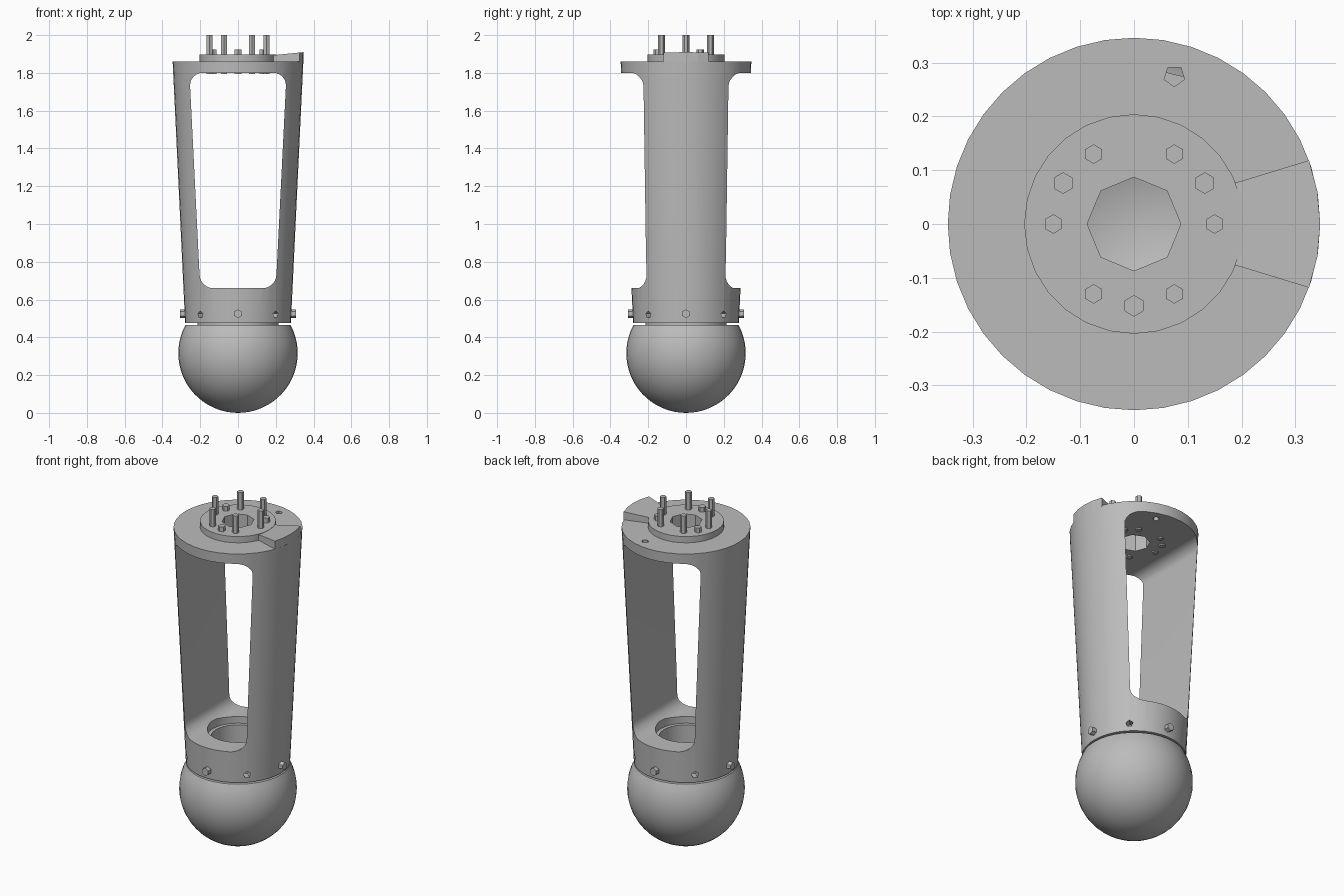
import bpy, bmesh
from math import sin, cos, pi, radians, sqrt
from mathutils import Vector, Matrix

if "Cube" in bpy.data.objects:
    bpy.data.objects.remove(bpy.data.objects["Cube"])

GREY = (0.5, 0.5, 0.5, 1)
grey = bpy.data.materials.new("plain grey")
grey.use_nodes = True
grey.diffuse_color = GREY
grey.node_tree.nodes["Principled BSDF"].inputs["Base Color"].default_value = GREY


def finish(name, bm):
    bmesh.ops.recalc_face_normals(bm, faces=bm.faces)
    mesh = bpy.data.meshes.new(name)
    bm.to_mesh(mesh)
    bm.free()
    mesh.materials.append(grey)
    ob = bpy.data.objects.new(name, mesh)
    bpy.context.collection.objects.link(ob)
    return ob


def select(ob):
    bpy.ops.object.select_all(action='DESELECT')
    ob.select_set(True)
    bpy.context.view_layer.objects.active = ob


def smooth(ob):
    select(ob)
    bpy.ops.object.shade_smooth_by_angle(angle=radians(35))


def rod(name, start, end, r1, r2=None, sides=6):
    """Cylinder or cone between two points."""
    start, end = Vector(start), Vector(end)
    axis = end - start
    bm = bmesh.new()
    turn = axis.to_track_quat('Z', 'Y').to_matrix().to_4x4()
    bmesh.ops.create_cone(bm, cap_ends=True, segments=sides, radius1=r1,
                          radius2=r1 if r2 is None else r2, depth=axis.length,
                          matrix=Matrix.Translation((start + end) / 2) @ turn)
    return finish(name, bm)


def prism(name, loop, offset):
    bm = bmesh.new()
    face = bm.faces.new([bm.verts.new(p) for p in loop])
    new = bmesh.ops.extrude_face_region(bm, geom=[face])["geom"]
    bmesh.ops.translate(bm, vec=offset, verts=[v for v in new if isinstance(v, bmesh.types.BMVert)])
    return finish(name, bm)


def cut(ob, cutter):
    cutter.hide_render = True
    mod = ob.modifiers.new("cut", 'BOOLEAN')
    mod.operation, mod.solver, mod.object = 'DIFFERENCE', 'EXACT', cutter
    select(ob)
    bpy.ops.object.modifier_apply(modifier=mod.name)
    bpy.data.objects.remove(cutter)


def rounded(corners, r, steps=6):
    """Round the corners of an x-z outline."""
    pts = []
    for i, c in enumerate(corners):
        c = Vector(c)
        a = c + (Vector(corners[i - 1]) - c).normalized() * r
        b = c + (Vector(corners[(i + 1) % len(corners)]) - c).normalized() * r
        for k in range(steps + 1):
            t = k / steps
            w = 0.72  # rational weight gives a near circular fillet
            d = (1 - t) ** 2 + 2 * w * t * (1 - t) + t ** 2
            pts.append((a * (1 - t) ** 2 + c * 2 * w * t * (1 - t) + b * t ** 2) / d)
    return pts


# Tapered frame with a rounded window cut straight through
frame = rod("frame", (0, 0, 0.475), (0, 0, 1.86), 0.28, 0.346, sides=40)
window = rounded([(-0.2, 0.66), (0.2, 0.66), (0.257, 1.8), (-0.257, 1.8)], 0.07)
cut(frame, prism("window_cutter", [(p.x, -0.5, p.y) for p in window], (0, 1, 0)))

# Stepped opening in the base, bore in the top plate, and small drilled holes
cut(frame, rod("base_bore", (0, 0, 0.62), (0, 0, 0.7), 0.165, sides=32))
cut(frame, rod("base_hole", (0, 0, 0.4), (0, 0, 0.65), 0.145, sides=32))
cut(frame, rod("plate_bore", (0, 0, 1.75), (0, 0, 1.95), 0.087, sides=8))
cut(frame, rod("plate_hole", (0.075, 0.275, 1.75), (0.075, 0.275, 1.95), 0.02, sides=5))
for i in range(4):
    a = pi / 4 + i * pi / 2
    d = Vector((cos(a), sin(a), 0))
    cut(frame, rod("side_hole", d * 0.23 + Vector((0, 0, 0.52)),
                   d * 0.35 + Vector((0, 0, 0.52)), 0.02, sides=5))
smooth(frame)

# Raised hub on the plate
hub = rod("hub", (0, 0, 1.855), (0, 0, 1.897), 0.204, sides=28)
cut(hub, rod("hub_bore", (0, 0, 1.8), (0, 0, 1.95), 0.087, sides=8))
smooth(hub)

# Flared key tab reaching from the hub to the rim
rim = [(0.346 * cos(a), 0.346 * sin(a)) for a in [radians(d) for d in (-20, -10, 0, 10, 20)]]
outline = [(0.18, 0.075), (0.2, 0.08)][::-1]
outline = [(0.18, -0.075), (0.2, -0.08)] + rim + outline
tab = prism("key_tab", [(x, y, 1.855) for x, y in outline], (0, 0, 0.05))
for v in tab.data.vertices:
    if v.co.z > 1.9:
        v.co.z = 1.893 + 0.1 * max(0, v.co.x - 0.18)

# Six long pins and three short studs on one circle
for i in range(6):
    a = i * pi / 3
    x, y = 0.15 * cos(a), 0.15 * sin(a)
    rod("long_pin", (x, y, 1.793), (x, y, 2), 0.018)
for a in (radians(30), radians(150), radians(270)):
    x, y = 0.152 * cos(a), 0.152 * sin(a)
    rod("short_stud", (x, y, 1.793), (x, y, 1.925), 0.02)

# Four pegs around the base
for i in range(4):
    d = Vector((cos(i * pi / 2), sin(i * pi / 2), 0))
    rod("side_peg", d * 0.25 + Vector((0, 0, 0.525)), d * 0.307 + Vector((0, 0, 0.525)), 0.023)

# Hollow ball with a flat top and a short neck, turned from a profile
R, CZ, TOP, WALL = 0.316, 0.316, 0.465, 0.025
N = 20


def arc(r, z_top):
    """Points from the bottom pole up to the given height."""
    end = pi / 2 + math_asin((z_top - CZ) / r)
    return [(r * sin(end * k / N), CZ - r * cos(end * k / N)) for k in range(N + 1)]


def math_asin(s):
    from math import asin
    return asin(s)


profile = arc(R, TOP) + [(0.215, TOP), (0.215, 0.48), (0.19, 0.48), (0.19, 0.445)]
profile += arc(R - WALL, 0.445)[::-1]
bm = bmesh.new()
line = [bm.verts.new((r, 0, z)) for r, z in profile]
edges = [bm.edges.new(pair) for pair in zip(line, line[1:])]
bmesh.ops.spin(bm, geom=line + edges, cent=(0, 0, 0), axis=(0, 0, 1),
               angle=2 * pi, steps=40, use_merge=True)
bmesh.ops.remove_doubles(bm, verts=bm.verts, dist=0.0005)
smooth(finish("ball", bm))
